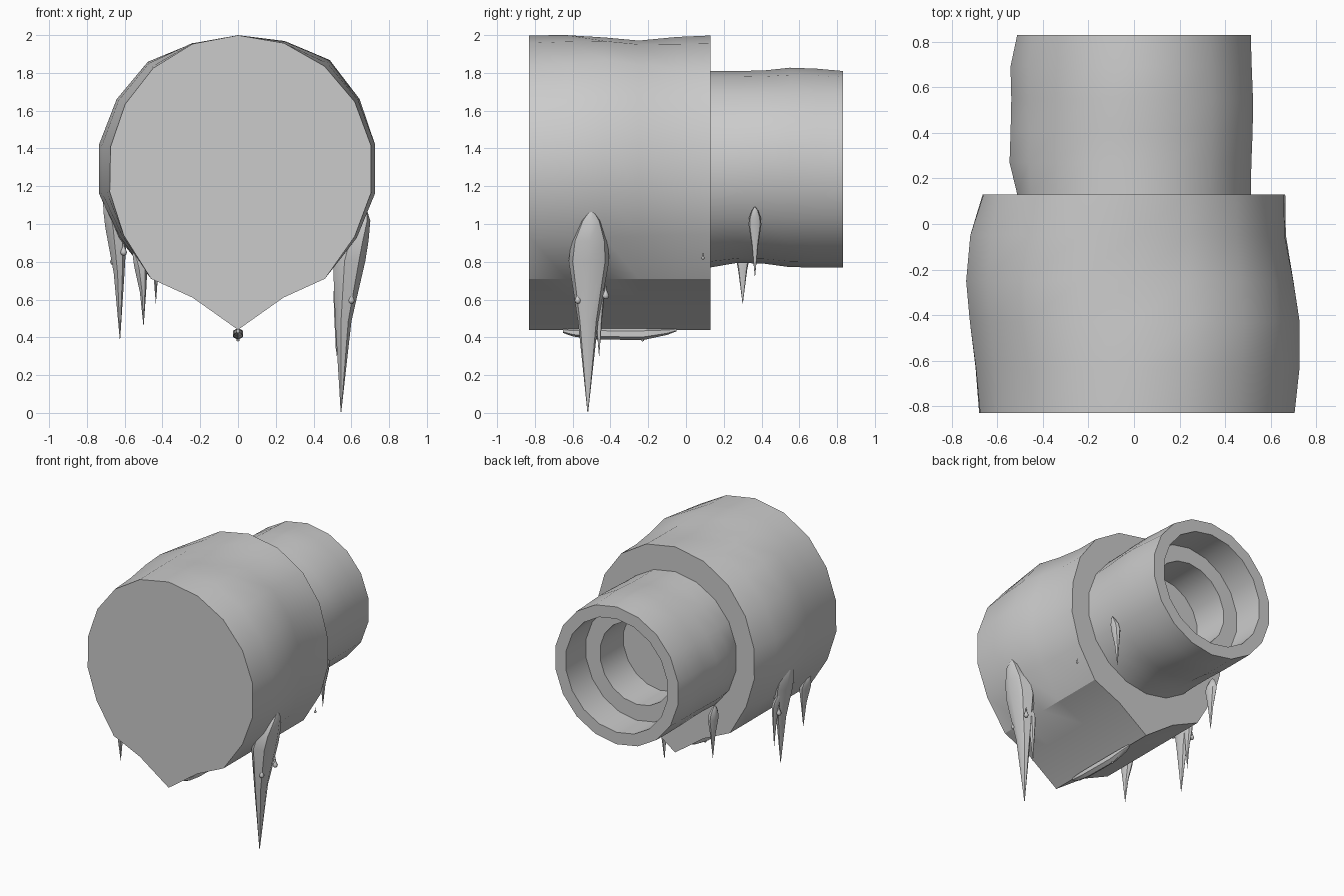
import bpy, math
from math import sin, cos, exp, radians

if "Cube" in bpy.data.objects:
    bpy.data.objects.remove(bpy.data.objects["Cube"])

SIDES = 18
CZ = 1.29


def loft(name, rings, angle=29):
    """Skin a list of point rings and cap both ends."""
    n = len(rings[0])
    verts = [p for ring in rings for p in ring]
    faces = [(i * n + j, i * n + (j + 1) % n, (i + 1) * n + (j + 1) % n, (i + 1) * n + j)
             for i in range(len(rings) - 1) for j in range(n)]
    faces += [tuple(range(n))[::-1], tuple(range(len(verts) - n, len(verts)))]
    mesh = bpy.data.meshes.new(name)
    mesh.from_pydata(verts, [], faces)
    obj = bpy.data.objects.new(name, mesh)
    bpy.context.collection.objects.link(obj)
    bpy.ops.object.select_all(action='DESELECT')
    obj.select_set(True)
    bpy.context.view_layer.objects.active = obj
    bpy.ops.object.mode_set(mode='EDIT')
    bpy.ops.mesh.select_all(action='SELECT')
    bpy.ops.mesh.normals_make_consistent(inside=False)
    bpy.ops.object.mode_set(mode='OBJECT')
    bpy.ops.object.shade_smooth_by_angle(angle=radians(angle))
    return obj


def swell(deg, y, bumps):
    """Sum of soft bumps given as (angle, y, height, angle spread, y spread)."""
    return sum(h * exp(-(((deg - a + 180) % 360 - 180) / sa) ** 2 - ((y - by) / sy) ** 2)
               for a, by, h, sa, sy in bumps)


def ring(y, r, bumps=()):
    pts = []
    for i in range(SIDES):
        d = i * 360 / SIDES
        q = r + swell(d, y, bumps)
        pts.append((q * sin(radians(d)), y, CZ + q * cos(radians(d))))
    return pts


# Large front body: rounded drum with a keel along the bottom
body_bumps = [(90, -.53, .035, 40, .22), (85, .05, -.05, 35, .22),
              (270, -.24, .04, 35, .25), (280, -.83, -.025, 45, .2), (275, .13, -.045, 45, .1),
              (0, -.26, -.03, 22, .2), (40, -.45, .04, 22, .2), (318, -.3, .03, 20, .22)]
keel = {7: (.46, .71), 8: (.24, .61), 9: (0, .44), 10: (-.24, .61), 11: (-.46, .71)}
body = []
for y in (-.83, -.63, -.43, -.25, -.05, .13):
    r = ring(y, .71, body_bumps)
    for i, (x, z) in keel.items():
        r[i] = (x, y, z)
    body.append(r)
loft("main_body", body)

# Rear sleeve with a stepped bore
sleeve_bumps = [(0, .6, .02, 25, .13), (270, .33, .05, 28, .12), (275, .63, .04, 28, .12),
                (180, .33, -.03, 35, .13), (60, .5, .02, 25, .2)]
sleeve = [ring(y, .52, sleeve_bumps if .13 < y < .83 else ())
          for y in (.13, .27, .41, .55, .69, .83)]
sleeve += [ring(y, r) for y, r in ((.83, .43), (.59, .43), (.59, .31), (.31, .31))]
loft("rear_sleeve", sleeve)


def spike(name, path, sides=7, angle=50):
    """Upright spindle: path rows are centre x, y, z, radius x, radius y."""
    loft(name, [[(x + rx * cos(2 * math.pi * k / sides), y + ry * sin(2 * math.pi * k / sides), z)
                 for k in range(sides)] for x, y, z, rx, ry in path], angle)


def icicle(name, tip, top, w, d):
    """Hanging icicle whose upper part leans onto the surface."""
    path = []
    for t, lean, s in ((0, 0, .02), (.45, .08, .5), (.75, .3, 1), (.85, .5, .9),
                       (.95, .85, .5), (1, 1, .1)):
        path.append((tip[0] + (top[0] - tip[0]) * lean, tip[1] + (top[1] - tip[1]) * lean,
                     tip[2] + (top[2] - tip[2]) * t, w * s, d * s))
    spike(name, path)


def droplet(name, x, y, z, s=.018):
    spike(name, [(x, y, z + dz * s, r * s, r * s) for dz, r in
                 ((-1, .1), (-.7, .7), (0, 1), (.7, .7), (1.6, .35), (3.5, .05))], 8)


# Icicles along the lower flanks
icicle("icicle_right_large", (.545, -.52, .005), (.675, -.5, 1.07), .09, .11)
icicle("icicle_right_branch", (.52, -.46, .30), (.56, -.47, .75), .03, .035)
icicle("icicle_left_large", (-.625, -.24, .39), (-.70, -.24, 1.17), .06, .09)
icicle("icicle_left_branch", (-.62, -.17, .54), (-.66, -.18, .95), .025, .035)
icicle("icicle_left_front", (-.50, -.69, .46), (-.55, -.69, .86), .035, .05)
icicle("icicle_sleeve_left", (-.435, .30, .58), (-.45, .30, .98), .03, .05)
icicle("icicle_sleeve_right", (.455, .365, .72), (.50, .365, 1.09), .03, .035)

# Water droplets
for i, p in enumerate([(.60, -.572, .595), (.61, -.425, .62), (-.605, -.30, .85),
                       (-.66, -.17, .80)]):
    droplet(f"droplet_{i + 1}", *p)
droplet("droplet_small", .585, .09, .82, .009)
droplet("droplet_keel", 0, -.23, .387, .009)

# Ice ridge under the keel
ridge = [(-.65, .435, .008, .012), (-.60, .425, .025, .02), (-.50, .42, .03, .03),
         (-.23, .418, .03, .033), (-.10, .43, .022, .017), (-.05, .44, .008, .008)]
loft("keel_ice_ridge", [[(w * cos(k * math.pi / 3 + math.pi / 6), y,
                          z + h * sin(k * math.pi / 3 + math.pi / 6)) for k in range(6)]
                        for y, z, w, h in ridge], 50)
